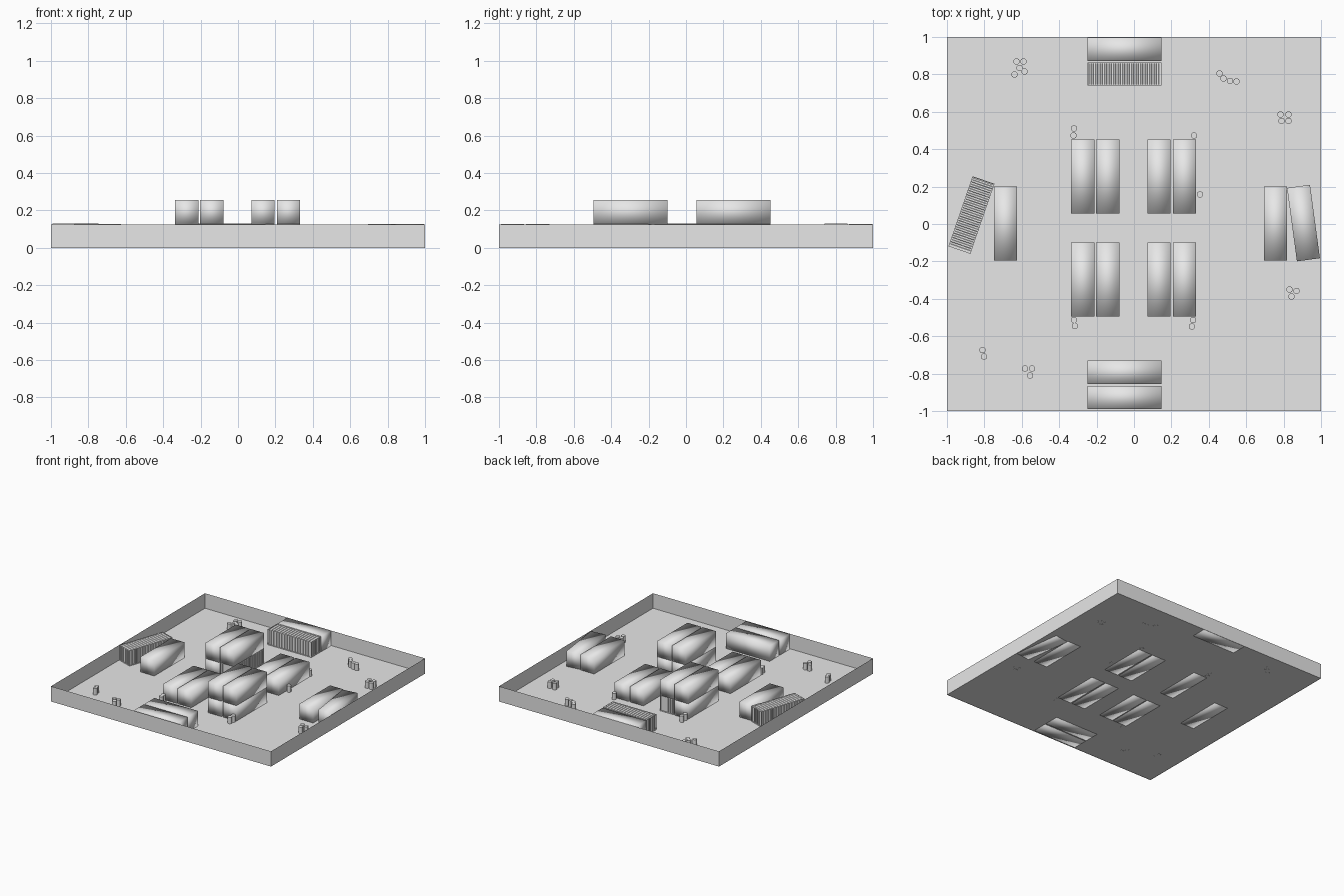
import bpy, bmesh, math
from mathutils import Matrix, Vector

if "Cube" in bpy.data.objects:
    bpy.data.objects.remove(bpy.data.objects["Cube"])

W, L, H = 0.124, 0.396, 0.127      # container size
FLOOR = 0.002
WALL_H = 0.125

grey = bpy.data.materials.new("plain_grey")
grey.diffuse_color = (0.8, 0.8, 0.8, 1)
grey.use_nodes = True
grey.node_tree.nodes["Principled BSDF"].inputs["Base Color"].default_value = grey.diffuse_color


def finish(bm, name, loc=(0, 0, 0), rot=0.0, smooth=False):
    bmesh.ops.recalc_face_normals(bm, faces=bm.faces)
    me = bpy.data.meshes.new(name)
    bm.to_mesh(me)
    bm.free()
    me.materials.append(grey)
    for p in me.polygons:
        p.use_smooth = smooth
    ob = bpy.data.objects.new(name, me)
    ob.location = loc
    ob.rotation_euler[2] = math.radians(rot)
    bpy.context.collection.objects.link(ob)
    return ob


def add_box(bm, centre, size):
    m = Matrix.Translation(Vector(centre)) @ Matrix.Diagonal((*size, 1))
    bmesh.ops.create_cube(bm, size=1, matrix=m)


# Plain container: soft-shaded closed box
def container(name, x, y, level=0, rot=0.0):
    bm = bmesh.new()
    add_box(bm, (0, 0, H / 2), (W, L, H))
    finish(bm, name, (x, y, level * (H + 0.001)), rot, smooth=True)


# Ribbed container: corrugated shell inside a thin frame
def ribbed_container(name, x, y, rot=0.0):
    bm = bmesh.new()
    ribs, depth, bar = 16, 0.004, 0.005
    pitch = (L - 2 * bar) / ribs
    rings = []
    for i in range(ribs):
        y0 = -L / 2 + bar + i * pitch
        for f, d in ((0.0, 0.001), (0.4, 0.001), (0.5, depth), (0.9, depth)):
            a, t = W / 2 - d, H - d
            rings.append([bm.verts.new((px, y0 + f * pitch, pz))
                          for px, pz in ((-a, 0.002), (a, 0.002), (a, t), (-a, t))])
    for r, s in zip(rings, rings[1:]):
        for k in range(4):
            bm.faces.new((r[k], r[(k + 1) % 4], s[(k + 1) % 4], s[k]))
    bm.faces.new(rings[0])
    bm.faces.new(rings[-1])
    # frame bars and slatted ends
    for sx in (-1, 1):
        cx = sx * (W - bar) / 2
        for cz in (bar / 2, H - bar / 2):
            add_box(bm, (cx, 0, cz), (bar, L, bar))
        for sy in (-1, 1):
            add_box(bm, (cx, sy * (L - bar) / 2, H / 2), (bar, bar, H))
    for sy in (-1, 1):
        cy = sy * (L - bar) / 2
        for cz in (bar / 2, H - bar / 2):
            add_box(bm, (0, cy, cz), (W, bar, bar))
        for k in range(6):
            add_box(bm, ((k - 2.5) * W / 7, cy, H / 2), (W / 14, 0.003, H - 2 * bar))
    finish(bm, name, (x, y, FLOOR + 0.001), rot)


# Arena floor
bm = bmesh.new()
bmesh.ops.create_grid(bm, x_segments=1, y_segments=1, size=1)
finish(bm, "arena_floor", (0, 0, FLOOR))

# Thin perimeter walls
bm = bmesh.new()
corners = [(-1, -1), (1, -1), (1, 1), (-1, 1)]
low = [bm.verts.new((a, b, 0)) for a, b in corners]
top = [bm.verts.new((a, b, WALL_H)) for a, b in corners]
for k in range(4):
    n = (k + 1) % 4
    bm.faces.new((low[k], low[n], top[n], top[k]))
finish(bm, "perimeter_wall")

# Central container blocks: two diagonal ones are stacked double
for label, xs, y, levels in (
        ("north_west", (-0.274, -0.140), 0.253, 2),
        ("north_east", (0.133, 0.270), 0.253, 1),
        ("south_west", (-0.274, -0.140), -0.296, 1),
        ("south_east", (0.133, 0.270), -0.296, 2)):
    for i, x in enumerate(xs):
        for lv in range(levels):
            name = f"{label}_container_{i + 1}_{lv + 1}"
            if label == "north_west" and i == 1 and lv == 0:
                ribbed_container(name, x, y)
            else:
                container(name, x, y, lv)

# Containers along the walls
container("west_container", -0.687, 0.003)
ribbed_container("west_ribbed_container", -0.869, 0.048, -19)
container("east_container_inner", 0.757, 0.003)
container("east_container_outer", 0.906, 0.005, 0, 7.7)
container("north_container", -0.05, 0.934, 0, 90)
ribbed_container("north_ribbed_container", -0.05, 0.802, 90)
container("south_container_inner", -0.05, -0.793, 0, 90)
container("south_container_outer", -0.05, -0.928, 0, 90)

# Barrels in loose groups
barrels = [
    (-.628, .869), (-.591, .869), (-.612, .834), (-.585, .815), (-.639, .799),
    (.457, .805), (.479, .778), (.513, .765), (.548, .762),
    (.783, .586), (.826, .586), (.789, .551), (.826, .551),
    (-.321, .511), (-.323, .473), (.321, .473), (.353, .158),
    (.832, -.35), (.869, -.358), (.842, -.388),
    (-.321, -.513), (-.316, -.545), (.316, -.513), (.31, -.548),
    (-.81, -.674), (-.802, -.709),
    (-.583, -.773), (-.545, -.773), (-.556, -.81)]
for i, (x, y) in enumerate(barrels):
    bm = bmesh.new()
    bmesh.ops.create_cone(bm, cap_ends=True, segments=16, radius1=0.017,
                          radius2=0.017, depth=0.053)
    finish(bm, f"barrel_{i + 1}", (x, y, 0.0275))
